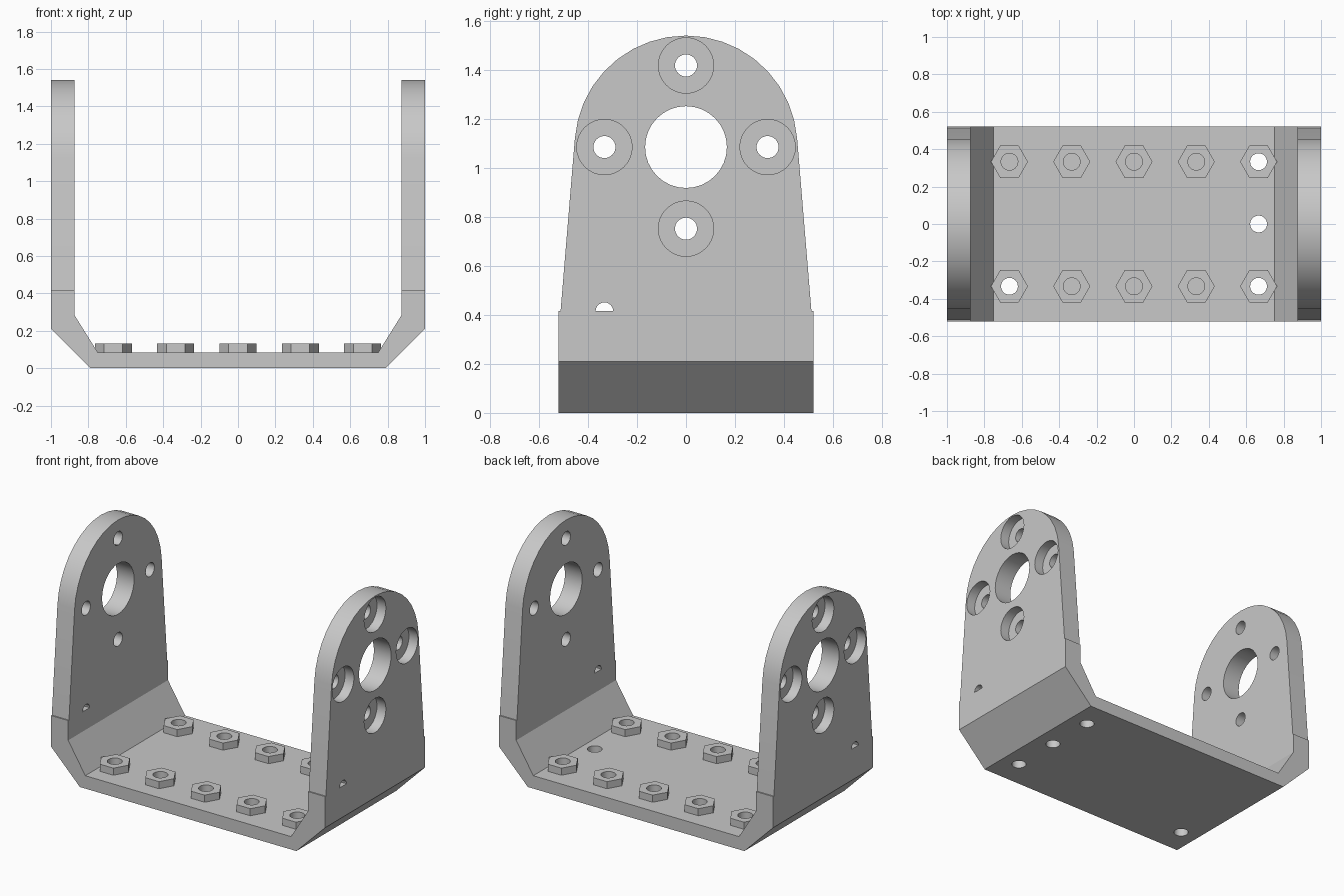
import bpy
import bmesh
from math import cos, sin, pi, radians
from mathutils import Matrix

if "Cube" in bpy.data.objects:
    bpy.data.objects.remove(bpy.data.objects["Cube"], do_unlink=True)

grey = bpy.data.materials.new("light_grey")
grey.use_nodes = True
colour = (0.58, 0.58, 0.58, 1)
grey.diffuse_color = colour
grey.node_tree.nodes["Principled BSDF"].inputs["Base Color"].default_value = colour


def arc(cy, cz, r, start, end, steps):
    """Points along an arc, angles in degrees."""
    angles = [radians(start + (end - start) * i / steps) for i in range(steps + 1)]
    return [(cy + r * cos(a), cz + r * sin(a)) for a in angles]


def circle(cx, cy, r, sides=32):
    return arc(cx, cy, r, 0, 360, sides)[:-1]


# Each axis maps an outline point and a depth to a 3D position
AXES = {
    "x": lambda u, v, d: (d, u, v),
    "y": lambda u, v, d: (u, d, v),
    "z": lambda u, v, d: (u, v, d),
}


def prism(name, outline, axis, low, high):
    """Extrude a closed outline along an axis."""
    place = AXES[axis]
    bm = bmesh.new()
    face = bm.faces.new([bm.verts.new(place(u, v, low)) for u, v in outline])
    grown = bmesh.ops.extrude_face_region(bm, geom=[face])
    verts = [g for g in grown["geom"] if isinstance(g, bmesh.types.BMVert)]
    bmesh.ops.translate(bm, verts=verts, vec=place(0, 0, high - low))
    bmesh.ops.recalc_face_normals(bm, faces=bm.faces)
    mesh = bpy.data.meshes.new(name)
    bm.to_mesh(mesh)
    bm.free()
    mesh.materials.append(grey)
    obj = bpy.data.objects.new(name, mesh)
    bpy.context.collection.objects.link(obj)
    return obj


def activate(obj):
    bpy.ops.object.select_all(action="DESELECT")
    obj.select_set(True)
    bpy.context.view_layer.objects.active = obj


def carve(target, cutter, operation="DIFFERENCE"):
    """Apply a boolean and discard the cutter."""
    cutter.hide_render = True
    activate(target)
    mod = target.modifiers.new("carve", "BOOLEAN")
    mod.operation = operation
    mod.solver = "EXACT"
    mod.object = cutter
    bpy.ops.object.modifier_apply(modifier=mod.name)
    bpy.data.objects.remove(cutter, do_unlink=True)


def smooth(obj):
    activate(obj)
    bpy.ops.object.shade_smooth_by_angle(angle=radians(30))


# Bent channel: front profile, trimmed by the rounded side outline
AXLE_Z, SPACING, BASE_TOP = 1.085, 0.333, 0.085
half = [(0.79, 0), (1, 0.21), (1, 1.7), (0.875, 1.7), (0.875, 0.285), (0.75, BASE_TOP)]
bracket = prism("bracket", half + [(-x, z) for x, z in reversed(half)], "y", -0.7, 0.7)
dome = arc(0, AXLE_Z, 0.455, 4.7, 175.3, 18)
side = [(-0.512, 0.415), (-0.52, 0.415), (-0.52, -0.1),
        (0.52, -0.1), (0.52, 0.415), (0.512, 0.415)]
carve(bracket, prism("side_trim", dome + side, "x", -1.2, 1.2), "INTERSECT")

# Axle hole and small half-round hole through both walls
carve(bracket, prism("axle_cutter", circle(0, AXLE_Z, 0.167), "x", -1.2, 1.2))
carve(bracket, prism("slot_cutter", arc(-SPACING, 0.415, 0.036, 0, 180, 12), "x", -1.2, 1.2))

# Four screw holes around the axle, counterbored from outside
for i in range(4):
    y = SPACING * cos(i * pi / 2)
    z = AXLE_Z + SPACING * sin(i * pi / 2)
    carve(bracket, prism("screw_cutter", circle(y, z, 0.045), "x", -1.2, 1.2))
    for low, high in ((-1.2, -0.935), (0.935, 1.2)):
        carve(bracket, prism("counterbore_cutter", circle(y, z, 0.113), "x", low, high))

# Holes through the base
for col, row in ((2, 1), (2, 0), (2, -1), (-2, -1)):
    hole = circle(col * SPACING, row * SPACING, 0.045)
    carve(bracket, prism("base_cutter", hole, "z", -0.2, 0.3))
smooth(bracket)

# Two rows of five hexagonal nuts
nut = prism("nut", circle(0, 0, 0.099, 6), "z", BASE_TOP, 0.132)
carve(nut, prism("nut_cutter", circle(0, 0, 0.045), "z", 0, 0.3))
smooth(nut)
for row in (-1, 1):
    for col in range(-2, 3):
        copy = bpy.data.objects.new("nut_%s_%d" % ("front" if row < 0 else "back", col + 3), nut.data)
        copy.matrix_world = Matrix.Translation((col * SPACING, row * SPACING, 0))
        bpy.context.collection.objects.link(copy)
bpy.data.objects.remove(nut, do_unlink=True)
